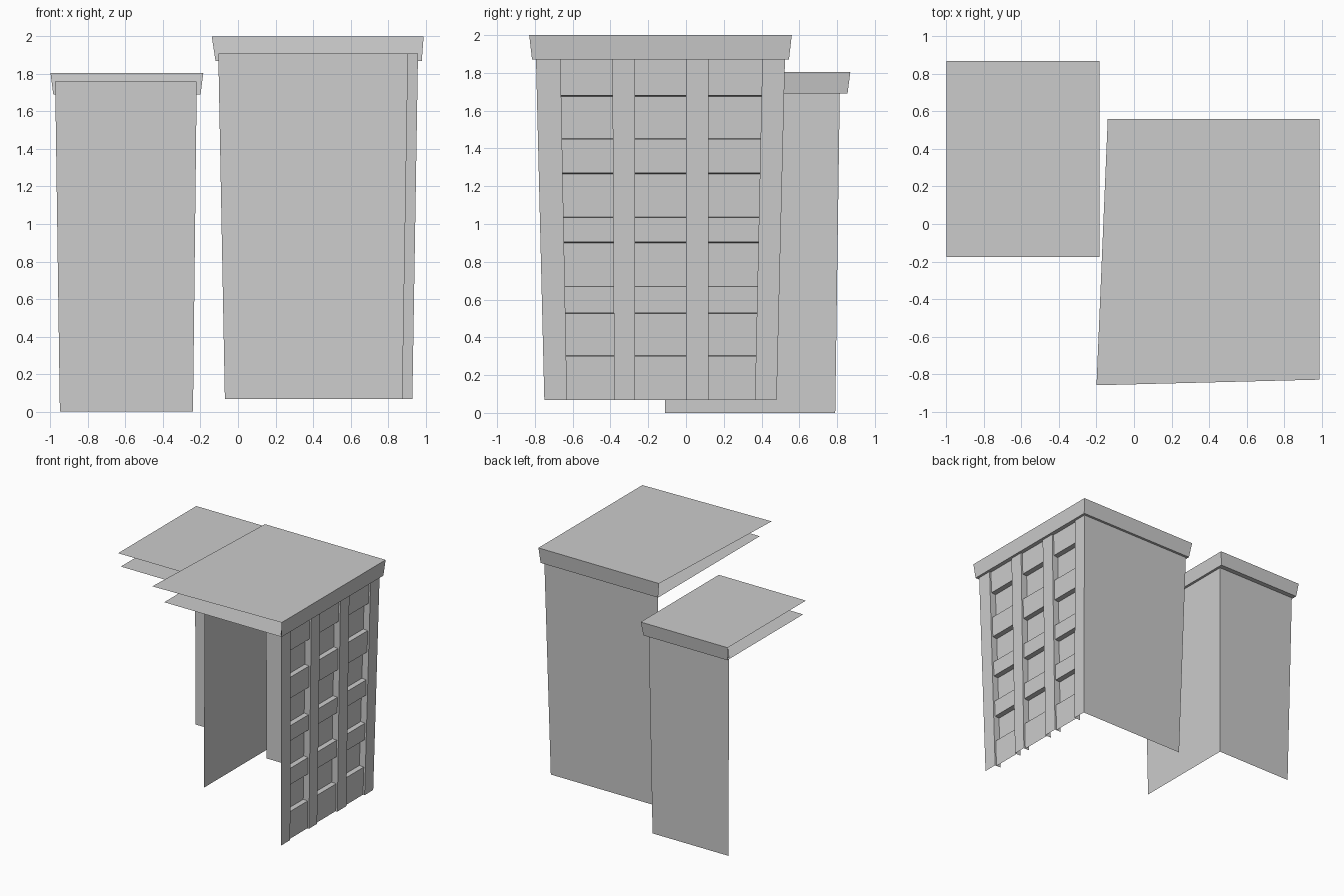
import bpy
import bmesh

cube = bpy.data.objects.get("Cube")
if cube:
    bpy.data.objects.remove(cube, do_unlink=True)

grey = bpy.data.materials.new("plain_grey")
grey.use_nodes = True
colour = (0.6, 0.6, 0.6, 1)
grey.diffuse_color = colour
grey.node_tree.nodes["Principled BSDF"].inputs["Base Color"].default_value = colour


def make_object(name, quads):
    """Joins a list of quads into one flat-shaded object."""
    bm = bmesh.new()
    for quad in quads:
        bm.faces.new([bm.verts.new(p) for p in quad])
    bmesh.ops.remove_doubles(bm, verts=bm.verts, dist=0.0005)
    mesh = bpy.data.meshes.new(name)
    bm.to_mesh(mesh)
    bm.free()
    mesh.materials.append(grey)
    obj = bpy.data.objects.new(name, mesh)
    bpy.context.collection.objects.link(obj)


def corners(x0, x1, y0, y1, z):
    """Front left, front right, back right, back left."""
    return [(x0, y0, z), (x1, y0, z), (x1, y1, z), (x0, y1, z)]


def side(low, high, i):
    j = (i + 1) % 4
    return [low[i], low[j], high[j], high[i]]


def roof(name, low, high):
    """Two flat sheets joined by flared bands on the left and back sides."""
    make_object(name + "_roof", [high])
    make_object(name + "_roof_underside", [low[::-1]])
    make_object(name + "_cornice", [side(low, high, 1), side(low, high, 2)])


# Small tower
low = corners(-0.95, -0.24, -0.11, 0.79, 0)
high = corners(-0.975, -0.22, -0.135, 0.815, 1.76)
make_object("small_tower_side_wall", [side(low, high, 1)])
make_object("small_tower_back_wall", [side(low, high, 2)])
roof("small_tower", corners(-0.985, -0.2, -0.16, 0.855, 1.69),
     corners(-1, -0.185, -0.175, 0.87, 1.805))

# Large tower
BASE, TOP = 0.067, 1.91
low = corners(-0.07, 0.93, -0.75, 0.48, BASE)
high = corners(-0.105, 0.96, -0.795, 0.525, TOP)
make_object("large_tower_back_wall", [side(low, high, 2)])
top_sheet = corners(-0.14, 0.99, -0.83, 0.56, 2)
top_sheet[0] = (-0.2, -0.86, 2)
roof("large_tower", corners(-0.12, 0.98, -0.815, 0.545, 1.87), top_sheet)

# Facade: pillar edges at the base and at the top
edges = list(zip((-0.75, -0.63, -0.38, -0.27, 0, 0.12, 0.365, 0.48),
                 (-0.795, -0.665, -0.39, -0.27, 0, 0.12, 0.405, 0.525)))
SPANDREL, WINDOW = 0.015, 0.056


def point(edge, depth, z):
    """Point on the leaning facade, set back by depth."""
    t = (z - BASE) / (TOP - BASE)
    y0, y1 = edges[edge]
    return (0.93 + 0.03 * t - depth, y0 + (y1 - y0) * t, z)


def strip(e0, d0, z0, e1, d1, z1):
    """Level strip across a bay, between two profile points."""
    return [point(e0, d0, z0), point(e1, d0, z0), point(e1, d1, z1), point(e0, d1, z1)]


# Pillars with their inner returns
pillars = []
for e in range(0, 8, 2):
    pillars.append(strip(e, 0, BASE, e + 1, 0, TOP))
    for k in (e, e + 1):
        if 0 < k < 7:
            pillars.append([point(k, 0, BASE), point(k, 0, TOP),
                            point(k, WINDOW, TOP), point(k, WINDOW, BASE)])
make_object("facade_pillars", pillars)

# Bays: spandrels with recessed windows between them
windows = [(0.30, 0.53), (0.67, 0.905), (1.035, 1.27), (1.45, 1.68)]
profile = [(SPANDREL, BASE)]
for sill, head in windows:
    profile += [(SPANDREL, sill), (WINDOW, sill + 0.003),
                (WINDOW, head - 0.005), (SPANDREL, head)]
profile.append((SPANDREL, TOP))
for bay in range(3):
    e = 2 * bay + 1
    make_object("window_bay_%d" % (bay + 1),
                [strip(e, *a, e + 1, *b) for a, b in zip(profile, profile[1:])])
